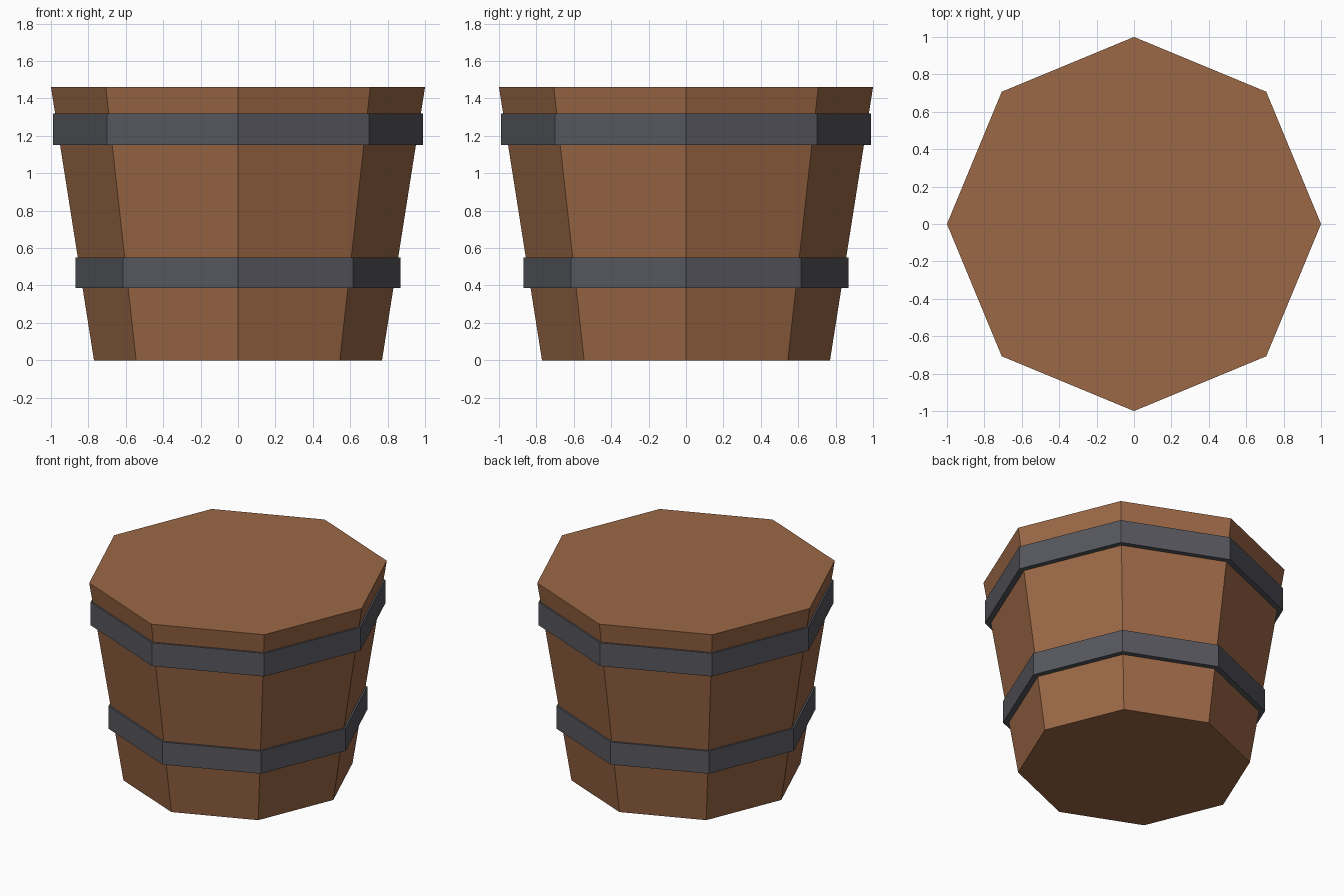
import bpy
import bmesh
from math import cos, sin, tau

SIDES = 8
HEIGHT = 1.46
BASE_RADIUS, RIM_RADIUS = 0.77, 1.0

cube = bpy.data.objects.get("Cube")
if cube:
    bpy.data.objects.remove(cube, do_unlink=True)


def make_material(name, colour, roughness, metallic=0.0):
    mat = bpy.data.materials.new(name)
    mat.use_nodes = True
    mat.diffuse_color = colour
    mat.roughness = roughness
    shader = mat.node_tree.nodes["Principled BSDF"]
    shader.inputs["Base Color"].default_value = colour
    shader.inputs["Roughness"].default_value = roughness
    shader.inputs["Metallic"].default_value = metallic
    return mat


def body_radius(z):
    return BASE_RADIUS + (RIM_RADIUS - BASE_RADIUS) * z / HEIGHT


def lathe(name, profile, mat, closed):
    """Sweep (radius, z) points round z; an open profile gets end caps."""
    bm = bmesh.new()
    rings = [[bm.verts.new((r * cos(tau * i / SIDES), r * sin(tau * i / SIDES), z))
              for i in range(SIDES)] for r, z in profile]
    pairs = list(zip(rings, rings[1:]))
    if closed:
        pairs.append((rings[-1], rings[0]))
    else:
        bm.faces.new(rings[0])
        bm.faces.new(rings[-1])
    for low, high in pairs:
        for i in range(SIDES):
            j = (i + 1) % SIDES
            bm.faces.new((low[i], low[j], high[j], high[i]))
    bmesh.ops.recalc_face_normals(bm, faces=bm.faces)
    mesh = bpy.data.meshes.new(name)
    bm.to_mesh(mesh)
    bm.free()
    mesh.materials.append(mat)
    obj = bpy.data.objects.new(name, mesh)
    bpy.context.collection.objects.link(obj)
    return obj


wood = make_material("brown_wood", (0.33, 0.138, 0.06, 1), 0.8)
iron = make_material("dark_iron", (0.093, 0.095, 0.112, 1), 0.6)

# Tapered tub with a flat lid and base
lathe("barrel_body", [(BASE_RADIUS, 0), (RIM_RADIUS, HEIGHT)], wood, False)

# Upright hoops, their inner faces sunk just inside the sloping wall
for name, radius, low, high in (("lower_hoop", 0.87, 0.385, 0.55),
                                ("upper_hoop", 0.99, 1.15, 1.32)):
    sink = 0.01
    lathe(name, [(radius, low), (radius, high),
                 (body_radius(high) - sink, high),
                 (body_radius(low) - sink, low)], iron, True)
